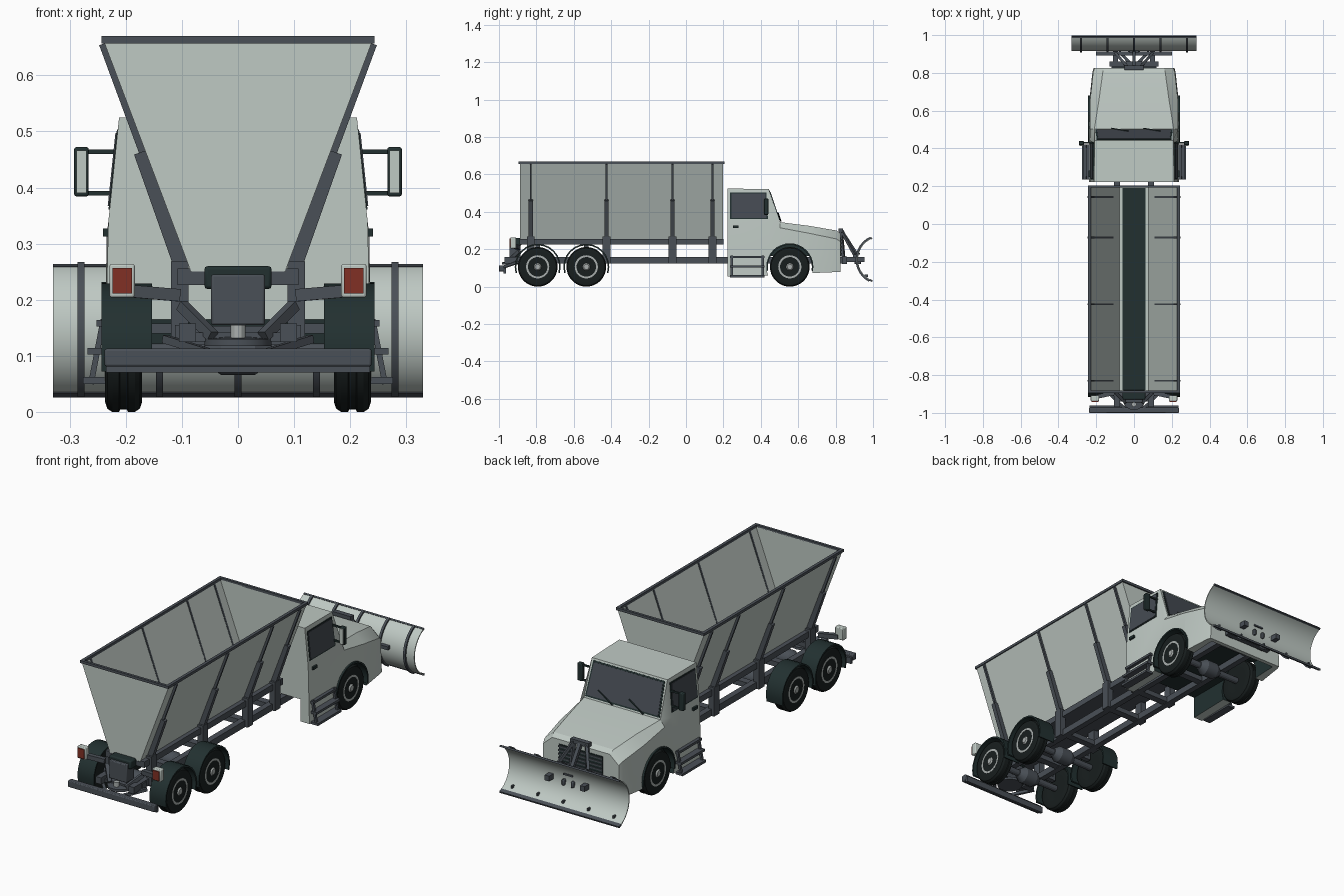
import bpy, bmesh, math
from mathutils import Vector, Matrix

if "Cube" in bpy.data.objects:
    bpy.data.objects.remove(bpy.data.objects["Cube"])

def material(name, rgb):
    m = bpy.data.materials.new(name)
    m.diffuse_color = (*rgb, 1)
    m.use_nodes = True
    m.node_tree.nodes["Principled BSDF"].inputs["Base Color"].default_value = m.diffuse_color
    return m

PAINT = material("pale_paint", (0.52, 0.585, 0.55))
STEEL = material("dark_steel", (0.068, 0.08, 0.095))
GREEN = material("dark_green_plastic", (0.016, 0.030, 0.030))
RUBBER = material("tyre_rubber", (0.009, 0.013, 0.013))
GLASS = material("tinted_glass", (0.06, 0.07, 0.085))
RED = material("red_lens", (0.22, 0.03, 0.018))
SILVER = material("silver_metal", (0.40, 0.43, 0.42))

def finish(name, bm, mat, bevel=0):
    bmesh.ops.recalc_face_normals(bm, faces=bm.faces)
    me = bpy.data.meshes.new(name)
    bm.to_mesh(me)
    bm.free()
    me.materials.append(mat)
    ob = bpy.data.objects.new(name, me)
    bpy.context.collection.objects.link(ob)
    if bevel:
        b = ob.modifiers.new("bevel", 'BEVEL')
        b.width, b.segments = bevel, 2
    return ob

def box(name, x, y, z, mat, bevel=0):
    """Box from (min, max) ranges on each axis."""
    bm = bmesh.new()
    bmesh.ops.create_cube(bm, size=1)
    for v in bm.verts:
        v.co = [(a + b) / 2 + c * (b - a) for (a, b), c in zip((x, y, z), v.co)]
    return finish(name, bm, mat, bevel)

def pair(name, x, y, z, mat, bevel=0):
    for s in (-1, 1):
        box(name, sorted((s * x[0], s * x[1])), y, z, mat, bevel)

def bar(name, p, q, w, d, mat, up='Y'):
    """Square bar between two points."""
    p, q = Vector(p), Vector(q)
    bm = bmesh.new()
    bmesh.ops.create_cube(bm, size=1)
    rot = (q - p).to_track_quat('Z', up).to_matrix().to_4x4()
    bm.transform(Matrix.Translation((p + q) / 2) @ rot @ Matrix.Diagonal((w, d, (q - p).length, 1)))
    return finish(name, bm, mat)

def bars(name, p, q, w, d, mat, up='Y'):
    for s in (-1, 1):
        bar(name, (s * p[0], *p[1:]), (s * q[0], *q[1:]), w, d, mat, up)

def loft(name, rings, mat, caps=True, closed=True):
    bm = bmesh.new()
    vs = [[bm.verts.new(c) for c in r] for r in rings]
    n = len(vs[0])
    for a, b in zip(vs, vs[1:]):
        for i in range(n if closed else n - 1):
            j = (i + 1) % n
            bm.faces.new((a[i], a[j], b[j], b[i]))
    if caps:
        bm.faces.new(vs[0])
        bm.faces.new(vs[-1])
    return finish(name, bm, mat)

def lathe(name, profile, centre, mat, axis='X', n=36):
    """Closed revolve of (radius, offset) points."""
    rings = []
    for r, h in profile:
        ring = []
        for i in range(n):
            t = 2 * math.pi * i / n
            v = (h, r * math.cos(t), r * math.sin(t)) if axis == 'X' else (r * math.cos(t), r * math.sin(t), h)
            ring.append(Vector(centre) + Vector(v))
        rings.append(ring)
    return loft(name, rings, mat)

def arc_strip(name, x, cy, cz, r0, r1, a0, a1, mat, n=18):
    """Curved plate about the x axis, angles in degrees."""
    rings = []
    for i in range(n + 1):
        t = math.radians(a0 + (a1 - a0) * i / n)
        c, s = math.cos(t), math.sin(t)
        rings.append([(u, cy + r * c, cz + r * s) for u, r in
                      ((x[0], r0), (x[1], r0), (x[1], r1), (x[0], r1))])
    return loft(name, rings, mat)

def plate(name, pts, lift, thick, mat):
    """Thin flat panel through four points."""
    p = [Vector(c) for c in pts]
    n = (p[1] - p[0]).cross(p[3] - p[0]).normalized()
    if n.dot(Vector((p[0].x if abs(n.x) > 0.7 else 0, 1 if abs(n.x) < 0.7 else 0, 0))) < 0:
        n = -n
    return loft(name, [[c + n * (lift - thick) for c in p], [c + n * lift for c in p]], mat)

# ---- Chassis
pair("chassis_rail", (0.075, 0.105), (-0.97, 0.86), (0.125, 0.158), STEEL)
for y in (-0.9, -0.66, -0.4, -0.075, 0.14, 0.4, 0.75):
    box("cross_member", (-0.08, 0.08), (y - 0.018, y + 0.018), (0.128, 0.153), STEEL)
box("rear_bumper", (-0.238, 0.238), (-1.0, -0.972), (0.081, 0.113), STEEL, 0.004)
box("bumper_backing", (-0.235, 0.235), (-0.975, -0.962), (0.07, 0.1), STEEL)

# ---- Hopper shell, rim, conveyor and ribs
def hopper_section(y):
    return [(-0.239, y, 0.66), (-0.082, y, 0.245), (0.082, y, 0.245), (0.239, y, 0.66),
            (0.232, y, 0.66), (0.076, y, 0.25), (-0.076, y, 0.25), (-0.232, y, 0.66)]
loft("hopper_sides", [hopper_section(y) for y in (-0.888, 0.198)], PAINT)
for y in (-0.888, 0.192):
    loft("hopper_end", [[(-0.237, t, 0.66), (-0.081, t, 0.246), (0.081, t, 0.246), (0.237, t, 0.66)]
                        for t in (y, y + 0.006)], PAINT)
pair("hopper_side_rim", (0.228, 0.243), (-0.895, 0.205), (0.657, 0.67), STEEL)
for y in (-0.895, 0.192):
    box("hopper_end_rim", (-0.243, 0.243), (y, y + 0.013), (0.657, 0.67), STEEL)
box("conveyor_belt", (-0.062, 0.062), (-0.88, 0.19), (0.248, 0.256), GREEN)
box("conveyor_trough", (-0.085, 0.085), (-0.89, 0.2), (0.226, 0.25), STEEL)
pair("hopper_sill", (0.085, 0.108), (-0.89, 0.2), (0.226, 0.256), STEEL)
for y in (-0.83, -0.425, -0.072, 0.142):
    bars("hopper_rib", (0.238, y, 0.657), (0.092, y, 0.262), 0.010, 0.02, STEEL)
    bars("rib_brace", (0.173, y, 0.463), (0.102, y, 0.262), 0.022, 0.026, STEEL)
    pair("hopper_foot", (0.088, 0.119), (y - 0.021, y + 0.021), (0.125, 0.268), STEEL)

# ---- Spreader at the tail
box("conveyor_end", (-0.06, 0.06), (-0.93, -0.88), (0.219, 0.26), GREEN, 0.006)
box("spreader_chute", (-0.048, 0.048), (-0.945, -0.885), (0.155, 0.245), STEEL, 0.004)
lathe("spinner_disc", [(0.06, 0.118), (0.06, 0.13), (0.02, 0.134)], (0, -0.925, 0), STEEL, 'Z', 24)
lathe("spinner_hub", [(0.013, 0.13), (0.013, 0.155)], (0, -0.955, 0), SILVER, 'Z', 12)
box("spinner_mount", (-0.08, 0.08), (-0.94, -0.9), (0.126, 0.142), STEEL)
bars("spreader_strut", (0.1, -0.89, 0.19), (0.045, -0.945, 0.135), 0.018, 0.018, STEEL)
bars("bumper_strut", (0.13, -0.9, 0.13), (0.05, -0.975, 0.105), 0.014, 0.014, STEEL)
pair("tail_bracket", (0.06, 0.112), (-0.91, -0.88), (0.12, 0.155), STEEL)

# ---- Tail lights
bars("light_arm", (0.105, -0.895, 0.208), (0.2, -0.915, 0.216), 0.022, 0.022, STEEL)
pair("light_housing", (0.184, 0.229), (-0.938, -0.908), (0.204, 0.264), PAINT, 0.004)
pair("light_lens", (0.189, 0.224), (-0.943, -0.935), (0.211, 0.257), RED)

# ---- Wheels, axles and mudguards
R = 0.106
for y in (-0.793, -0.533, 0.555):
    lathe("axle", [(0.016, -0.19), (0.016, 0.19)], (0, y, R), STEEL, n=12)
    lathe("axle_housing", [(0.02, -0.06), (0.04, -0.03), (0.04, 0.03), (0.02, 0.06)], (0, y, R), STEEL, n=16)
    for s in (-1, 1):
        c = (s * 0.204, y, R)
        lathe("tyre", [(0.058, -0.03), (0.088, -0.033), (0.1, -0.029), (R, -0.02), (R, -0.008),
                       (0.102, -0.006), (0.102, 0.006), (R, 0.008), (R, 0.02), (0.1, 0.029),
                       (0.088, 0.033), (0.058, 0.03)], c, RUBBER)
        lathe("wheel_dish", [(0.06, -0.022), (0.06, 0.018)], c, STEEL, n=24)
        o = s * 0.031
        lathe("rim_ring", [(0.062, 0), (0.062, o), (0.052, o), (0.05, 0)], c, SILVER, n=32)
        lathe("wheel_hub", [(0.022, 0), (0.022, s * 0.028), (0.014, s * 0.036)], c, SILVER, n=16)
        for k in range(6):
            t = k * math.pi / 3
            d = Vector((0, math.cos(t), math.sin(t)))
            m = Vector(c) + Vector((s * 0.022, 0, 0))
            bar("wheel_spoke", m + d * 0.015, m + d * 0.056, 0.014, 0.012, SILVER, 'X')
        x = sorted((s * 0.153, s * 0.243))
        if y < 0:
            arc_strip("mudguard", x, y, R, 0.115, 0.123, -16, 196, GREEN, 14)
        else:
            arc_strip("arch_trim", sorted((s * 0.2, s * 0.243)), y, R, 0.118, 0.126, -10, 190, GREEN)
    if y < 0:
        pair("mudguard_bracket", (0.1, 0.16), (y - 0.012, y + 0.012), (0.14, 0.158), STEEL)
        pair("mudguard_post", (0.153, 0.165), (y - 0.012, y + 0.012), (0.14, 0.22), STEEL)

# ---- Cab and bonnet: (y, bottom z, bottom w, belt z, belt w, top z, top w)
rings = []
for y, zb, wb, zm, wm, zt, wt in ((0.222, 0.055, 0.238, 0.34, 0.231, 0.525, 0.212),
                                  (0.443, 0.06, 0.238, 0.34, 0.231, 0.521, 0.208),
                                  (0.502, 0.065, 0.238, 0.315, 0.234, 0.345, 0.21),
                                  (0.66, 0.072, 0.236, 0.285, 0.232, 0.325, 0.185),
                                  (0.805, 0.078, 0.22, 0.255, 0.216, 0.3, 0.165),
                                  (0.826, 0.078, 0.214, 0.24, 0.208, 0.283, 0.158)):
    rings.append([(-wb, y, zb), (-wm, y, zm), (-wt, y, zt), (wt, y, zt), (wm, y, zm), (wb, y, zb)])
cab = loft("cab", rings, PAINT)
cutters = [box("belly_cutter", (-0.19, 0.19), (0.15, 0.805), (-0.1, 0.165), GREEN)]
cutters += [lathe("arch_cutter", [(0.125, s * 0.14), (0.125, s * 0.3)], (0, 0.555, R), GREEN) for s in (-1, 1)]
for c in cutters:
    m = cab.modifiers.new("cut", 'BOOLEAN')
    m.operation, m.solver, m.object = 'DIFFERENCE', 'EXACT', c
    m.material_mode = 'TRANSFER'
    bpy.context.view_layer.objects.active = cab
    bpy.ops.object.modifier_apply(modifier=m.name)
    bpy.data.objects.remove(c)

# Windows, handles, seams
def side(s, y, z):
    return (s * (0.231 - (z - 0.34) * 0.105), y, z)
for s in (-1, 1):
    plate("side_window_seal", [side(s, *p) for p in ((0.236, 0.361), (0.438, 0.361), (0.43, 0.503), (0.236, 0.503))],
          0.002, 0.005, GREEN)
    plate("side_window", [side(s, *p) for p in ((0.242, 0.367), (0.431, 0.367), (0.424, 0.497), (0.242, 0.497))],
          0.004, 0.005, GLASS)
pair("door_handle", (0.23, 0.241), (0.25, 0.282), (0.313, 0.327), GREEN)

def screen(x, t):
    return (x, 0.443 + 0.059 * t, 0.521 - 0.176 * t)
plate("windscreen_seal", [screen(-0.197, 0.05), screen(0.197, 0.05), screen(0.205, 0.96), screen(-0.205, 0.96)],
      0.002, 0.005, GREEN)
plate("windscreen", [screen(-0.19, 0.09), screen(0.19, 0.09), screen(0.197, 0.92), screen(-0.197, 0.92)],
      0.004, 0.005, GLASS)
for x in (-0.12, 0.05):
    bar("wiper", (x, 0.507, 0.35), (x + 0.09, 0.492, 0.395), 0.005, 0.005, GREEN)

# Grille on the nose
box("grille_panel", (-0.12, 0.12), (0.82, 0.829), (0.165, 0.262), GREEN)
for i in range(5):
    z = 0.172 + i * 0.019
    box("grille_slat", (-0.12, 0.12), (0.825, 0.834), (z, z + 0.008), STEEL)

# ---- Steps under the doors
for z, x0, x1 in ((0.152, 0.225, 0.252), (0.102, 0.228, 0.268), (0.05, 0.236, 0.276)):
    pair("step_tread", (x0, x1), (0.235, 0.42), (z, z + 0.012), STEEL)
for y in (0.245, 0.41):
    bars("step_side", (0.24, y, 0.165), (0.262, y, 0.05), 0.012, 0.01, STEEL)

# ---- Mirrors
pair("mirror_housing", (0.266, 0.292), (0.418, 0.44), (0.384, 0.472), GREEN, 0.004)
pair("mirror_face", (0.27, 0.288), (0.414, 0.42), (0.39, 0.466), PAINT)
for z in (0.39, 0.464):
    pair("mirror_arm", (0.215, 0.27), (0.426, 0.434), (z - 0.004, z + 0.004), GREEN)

# ---- Plough blade with ribs and cutting edge
CY, CZ = 1.0407, 0.145
arc_strip("plough_blade", (-0.33, 0.33), CY, CZ, 0.121, 0.126, 114, 242, PAINT, 20)
arc_strip("cutting_edge", (-0.33, 0.33), CY, CZ, 0.119, 0.128, 240, 249, STEEL, 2)
arc_strip("blade_top_lip", (-0.33, 0.33), CY, CZ, 0.119, 0.128, 112, 116, STEEL, 1)
for x in (-0.28, -0.14, 0, 0.14, 0.28):
    arc_strip("blade_rib", (x - 0.006, x + 0.006), CY, CZ, 0.124, 0.134, 114, 242, STEEL, 16)
    box("blade_bolt", (x - 0.004, x + 0.004), (0.955, 0.972), (0.052, 0.064), STEEL)

# ---- Plough mount
pair("push_arm", (0.085, 0.11), (0.8, 0.955), (0.132, 0.158), STEEL)
box("push_beam", (-0.2, 0.2), (0.893, 0.912), (0.155, 0.172), STEEL)
box("mount_beam", (-0.13, 0.13), (0.835, 0.86), (0.12, 0.16), STEEL)
box("lift_top_bar", (-0.05, 0.05), (0.815, 0.84), (0.292, 0.312), STEEL)
bars("lift_upright", (0.045, 0.842, 0.15), (0.038, 0.828, 0.3), 0.016, 0.016, STEEL)
bars("lift_link", (0.035, 0.832, 0.3), (0.098, 0.905, 0.165), 0.014, 0.014, STEEL)
bar("lift_cylinder", (0, 0.83, 0.3), (0, 0.915, 0.17), 0.018, 0.018, STEEL)
bars("thrust_brace", (0.02, 0.85, 0.14), (0.08, 0.915, 0.14), 0.016, 0.016, STEEL)
pair("blade_pin", (0.018, 0.032), (0.9, 0.935), (0.12, 0.15), STEEL, 0.004)
box("blade_latch", (-0.025, 0.025), (0.905, 0.93), (0.172, 0.18), STEEL)

# ---- Smooth curved parts, keep edges sharp
for ob in bpy.context.scene.objects:
    ob.select_set(True)
bpy.context.view_layer.objects.active = cab
bpy.ops.object.shade_smooth_by_angle(angle=math.radians(28))
